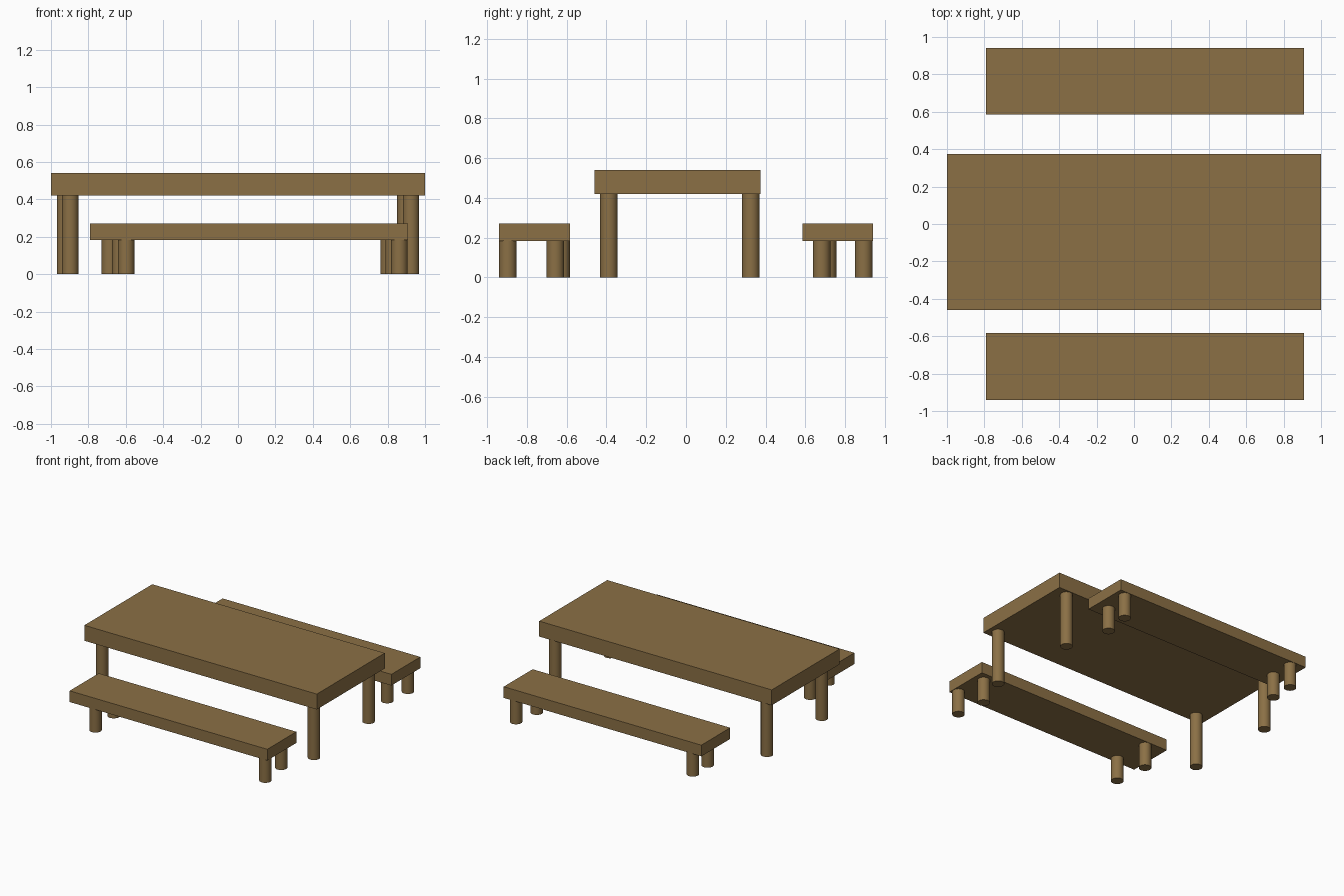
import bpy
import math

cube = bpy.data.objects.get("Cube")
if cube:
    bpy.data.objects.remove(cube, do_unlink=True)

wood = bpy.data.materials.new("brown wood")
wood.use_nodes = True
colour = (0.258, 0.162, 0.06, 1)
wood.diffuse_color = colour
wood.node_tree.nodes["Principled BSDF"].inputs["Base Color"].default_value = colour


def slab(name, x, y, z):
    """Box spanning the given (low, high) ranges."""
    bpy.ops.mesh.primitive_cube_add(size=1, location=[sum(r) / 2 for r in (x, y, z)])
    ob = bpy.context.object
    ob.name = name
    ob.scale = [r[1] - r[0] for r in (x, y, z)]
    bpy.ops.object.transform_apply(location=False, rotation=False, scale=True)
    ob.data.materials.append(wood)


def legs(name, height, spots):
    """Round legs from the floor up to the underside."""
    for place, (x, y) in spots.items():
        bpy.ops.mesh.primitive_cylinder_add(
            vertices=32, radius=0.044, depth=height, location=(x, y, height / 2))
        ob = bpy.context.object
        ob.name = f"{name}_leg_{place}"
        ob.data.materials.append(wood)
        bpy.ops.object.shade_smooth_by_angle(angle=math.radians(30))


# Table
slab("table_top", (-1, 1), (-0.46, 0.375), (0.42, 0.54))
legs("table", 0.42, {
    "front_right": (-0.897, -0.388), "front_left": (0.925, -0.388),
    "back_right": (-0.925, 0.326), "back_left": (0.895, 0.326)})

# Front bench
slab("front_bench_seat", (-0.79, 0.91), (-0.94, -0.583), (0.183, 0.27))
legs("front_bench", 0.183, {
    "outer_right": (-0.598, -0.896), "outer_left": (0.863, -0.896),
    "inner_right": (-0.629, -0.628), "inner_left": (0.832, -0.657)})

# Back bench
slab("back_bench_seat", (-0.79, 0.91), (0.585, 0.94), (0.183, 0.27))
legs("back_bench", 0.183, {
    "outer_right": (-0.685, 0.894), "outer_left": (0.836, 0.894),
    "inner_right": (-0.685, 0.712), "inner_left": (0.806, 0.682)})
